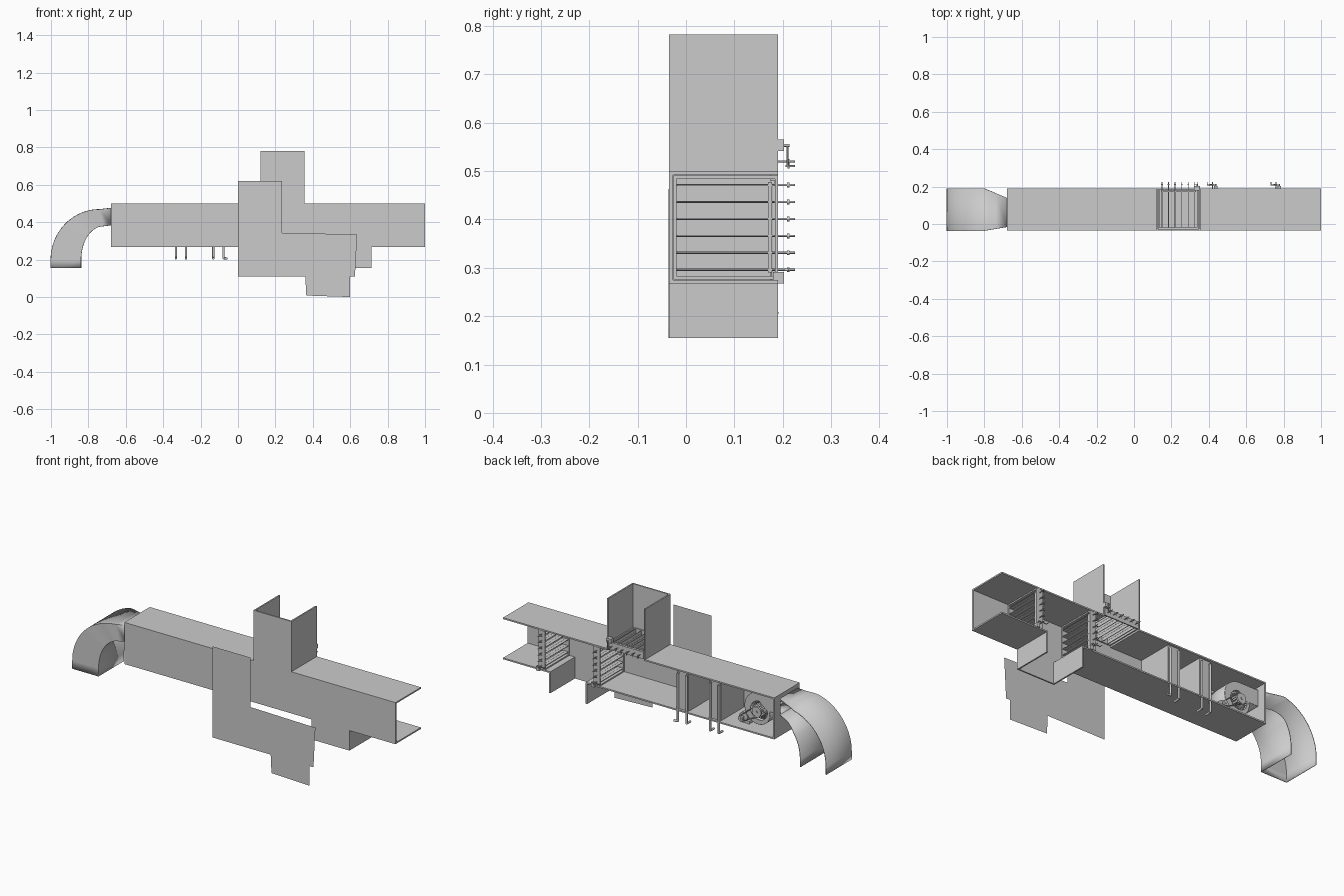
import bpy, bmesh, math
from mathutils import Vector

if "Cube" in bpy.data.objects:
    bpy.data.objects.remove(bpy.data.objects["Cube"])

Y0, Y1, T = -0.035, 0.19, 0.008      # front face, open rear edge, sheet thickness


def make(name, bm, smooth=False):
    bmesh.ops.recalc_face_normals(bm, faces=bm.faces)
    me = bpy.data.meshes.new(name)
    bm.to_mesh(me)
    bm.free()
    ob = bpy.data.objects.new(name, me)
    bpy.context.collection.objects.link(ob)
    if smooth:
        bpy.context.view_layer.objects.active = ob
        ob.select_set(True)
        bpy.ops.object.shade_smooth_by_angle(angle=math.radians(35))
        ob.select_set(False)
    return ob


def add_box(bm, x0, x1, y0, y1, z0, z1):
    r = bmesh.ops.create_cube(bm, size=1)
    for v in r['verts']:
        v.co = Vector(((x0 + x1) / 2 + v.co.x * (x1 - x0), (y0 + y1) / 2 + v.co.y * (y1 - y0),
                       (z0 + z1) / 2 + v.co.z * (z1 - z0)))


def boxes(name, *bs):
    bm = bmesh.new()
    for b in bs:
        add_box(bm, *b)
    return make(name, bm)


def add_rod(bm, a, b, r, seg=12):
    a, b = Vector(a), Vector(b)
    res = bmesh.ops.create_cone(bm, cap_ends=True, segments=seg, radius1=r, radius2=r, depth=(b - a).length)
    q = Vector((0, 0, 1)).rotation_difference(b - a)
    for v in res['verts']:
        v.co = q @ v.co + (a + b) / 2


def rods(name, items):
    bm = bmesh.new()
    for it in items:
        add_rod(bm, *it)
    return make(name, bm, True)


def solidify(ob, t):
    m = ob.modifiers.new("thickness", 'SOLIDIFY')
    m.thickness, m.offset = t, 0


# main duct: front wall, roof and floor interrupted by the branch openings
boxes("main_duct", (-.68, 1, Y0, Y0 + T, .267, .5),
      (-.68, .12 + T, Y0, Y1, .5 - T, .5), (.355 - T, 1, Y0, Y1, .5 - T, .5),
      (-.68, .48 + T, Y0, Y1, .267, .267 + T), (.715 - T, 1, Y0, Y1, .267, .267 + T))
# fan end wall around the outlet
boxes("fan_end_wall", (-.68, -.68 + T, Y0, Y1, .267, .385), (-.68, -.68 + T, Y0, Y1, .475, .5),
      (-.68, -.68 + T, .14, Y1, .385, .475), (-.68, -.68 + T, Y0, -.015, .385, .475))
# branch ducts, open at the rear
boxes("exhaust_duct", (.12, .12 + T, Y0, Y1, .5 - T, .782), (.355 - T, .355, Y0, Y1, .5 - T, .782),
      (.12, .355, Y0, Y0 + T, .5 - T, .782))
boxes("return_duct", (.48, .48 + T, Y0, Y1, .155, .267 + T), (.715 - T, .715, Y0, Y1, .155, .267 + T),
      (.48, .715, Y0, Y0 + T, .155, .267 + T))


# outlet elbow with tapered neck, open at the rear
def elbow_arc(x0, zt, xc):
    # quarter ellipse from the bottom opening to the start of the neck
    z0 = .2
    pts = [(x0, .155)]
    for i in range(21):
        a = math.pi / 2 * i / 20
        pts.append((xc - (xc - x0) * math.cos(a), z0 + (zt - z0) * math.sin(a)))
    return pts


outer = elbow_arc(-1, .468, -.74) + [(-.68, .475)]
inner = elbow_arc(-.84, .38, -.72) + [(-.68, .385)]


def elbow_y(x, rear):
    k = min(1, max(0, (x + .8) / .12))
    return Y1 + (.14 - Y1) * k if rear else Y0 + (-.015 - Y0) * k


bm = bmesh.new()
rows = []
for (xo, zo), (xi, zi) in zip(outer, inner):
    rows.append([bm.verts.new(p) for p in ((xo, elbow_y(xo, True), zo), (xo, elbow_y(xo, False), zo),
                                           (xi, elbow_y(xi, False), zi), (xi, elbow_y(xi, True), zi))])
for a, b in zip(rows, rows[1:]):
    for i in range(3):
        bm.faces.new((a[i], a[i + 1], b[i + 1], b[i]))
solidify(make("outlet_elbow", bm, True), .004)

# flat panel standing in front
panel = [(0, .62), (.235, .62), (.235, .343), (.637, .335), (.625, .11), (.6, .11), (.6, .0),
         (.365, .008), (.36, .11), (0, .11)]
bm = bmesh.new()
bm.faces.new([bm.verts.new((x, -.225, z)) for x, z in panel])
make("front_panel", bm)


# louvre dampers: frame, six blades, shafts and link bar; u runs across the blades, w along the flow
def damper(name, u0, u1, w, put):
    d = .02
    bm = bmesh.new()
    f = .007

    def bx(ua, ub, ya, yb, wa, wb):
        a, b = put(ua, ya, wa), put(ub, yb, wb)
        add_box(bm, *[c for i in range(3) for c in (min(a[i], b[i]), max(a[i], b[i]))])
    bx(u0, u0 + f, -.026, Y1, w - d, w + d)
    bx(u1 - f, u1, -.026, Y1, w - d, w + d)
    bx(u0, u1, -.026, -.02, w - d, w + d)
    bx(u0, u1, .184, Y1, w - d, w + d)
    make(name + "_frame", bm)
    bm = bmesh.new()
    step = .035
    mid = (u0 + u1) / 2
    us = [mid + (i - 2.5) * step for i in range(6)]
    for u in us:
        bx(u - .0015, u + .0015, -.019, .183, w - .018, w + .018)
    bx(us[0] - .006, us[-1] + .006, .17, .178, w + .012, w + .017)
    make(name + "_blades", bm)
    items = []
    for u in us:
        items.append((put(u, -.02, w), put(u, .225, w), .0022))
        items.append((put(u, .209, w), put(u, .214, w), .005))
        items.append((put(u, .2115, w), put(u, .2115, w - .015), .002))
    rods(name + "_shafts", items)


upright = lambda u, y, w: (w, y, u)
level = lambda u, y, w: (u, y, w)
damper("mixing_damper", .276, .491, .42, upright)
damper("intake_damper", .276, .491, .76, upright)
damper("exhaust_damper", .13, .345, .52, level)

# actuator brackets with their crank rods
for n, x in (("mixing", .437), ("intake", .777)):
    boxes(n + "_actuator", (x - .009, x + .009, Y1 - .01, .203, .267, .291))
    rods(n + "_crank", [((x, .203, .296), (x, .213, .296), .003),
                        ((x, .209, .296), (x - .045, .209, .296), .002),
                        ((x - .045, .205, .296), (x - .045, .225, .296), .002)])
boxes("exhaust_actuator", (.322, .352, Y1 - .01, .203, .541, .565))
rods("exhaust_crank", [((.338, .2, .553), (.338, .214, .553), .003),
                       ((.338, .21, .555), (.338, .21, .51), .002),
                       ((.338, .206, .51), (.338, .225, .51), .002)])

# heating and cooling coils with riser pipes
for n, x, hook in (("first_coil", -.105, .022), ("second_coil", -.305, 0)):
    boxes(n, (x - .035, x + .035, Y0 + T, .176, .275, .492))
    items = []
    for s in (-1, 1):
        px = x + s * .027
        h = hook if s > 0 else 0
        items += [((px, .183, .205), (px, .183, .475), .006),
                  ((px, .183, .475), (px, .16, .475), .006),
                  ((px, .185, .208), (px + h, .185 if h else .15, .206), .006)]
    rods(n + "_pipes", items)

# fan scroll: spiral band with outlet, plus side rings around the inlets
cx, cz, ya, yb = -.55, .375, -.012, .138
spiral = []
for i in range(49):
    k = i / 48
    a = math.radians(170 + 280 * k)
    r = .065 + .035 * k
    spiral.append((cx + r * math.cos(a), cz + r * math.sin(a), a))
band = [(-.68, .386)] + [p[:2] for p in spiral] + [(-.68, .475)]
bm = bmesh.new()
vs = [[bm.verts.new((x, y, z)) for y in (ya, yb)] for x, z in band]
for a, b in zip(vs, vs[1:]):
    bm.faces.new((a[0], b[0], b[1], a[1]))
solidify(make("fan_scroll", bm, True), .003)
bm = bmesh.new()
for y in (ya, yb):
    ring = [(bm.verts.new((x, y, z)), bm.verts.new((cx + .052 * math.cos(a), y, cz + .052 * math.sin(a))))
            for x, z, a in spiral]
    for a, b in zip(ring, ring[1:]):
        bm.faces.new((a[0], b[0], b[1], a[1]))
    tip = [bm.verts.new((-.68, y, z)) for z in (.475, .386)]
    bm.faces.new((ring[-1][0], tip[0], tip[1], ring[0][0], ring[0][1], ring[-1][1]))
solidify(make("fan_scroll_sides", bm), .003)

# fan wheel: blades, hub disc and shaft
bm = bmesh.new()
for i in range(24):
    a = 2 * math.pi * i / 24
    q = [bm.verts.new((cx + r * math.cos(b), y, cz + r * math.sin(b)))
         for r, b, y in ((.038, a, .0), (.052, a + .2, .0), (.052, a + .2, .132), (.038, a, .132))]
    bm.faces.new(q)
solidify(make("fan_blades", bm), .002)
rods("fan_hub", [((cx, .06, cz), (cx, .066, cz), .05, 32), ((cx, -.02, cz), (cx, .165, cz), .006),
                 ((cx, .152, cz), (cx, .162, cz), .028, 24)])

# motor, pulley and drive belt
mx, mz = -.45, .312
rods("fan_motor", [((mx, .03, mz), (mx, .135, mz), .026, 24), ((mx, .135, mz), (mx, .165, mz), .005),
                   ((mx, .152, mz), (mx, .162, mz), .015, 20)])
boxes("motor_base", (mx - .03, mx + .03, .04, .125, .275, .29))
d = Vector((mx - cx, 0, mz - cz)).normalized()
n = Vector((-d.z, 0, d.x))
rods("drive_belt", [(Vector((cx, .157, cz)) + n * s * .028, Vector((mx, .157, mz)) + n * s * .015, .003)
                    for s in (-1, 1)])
